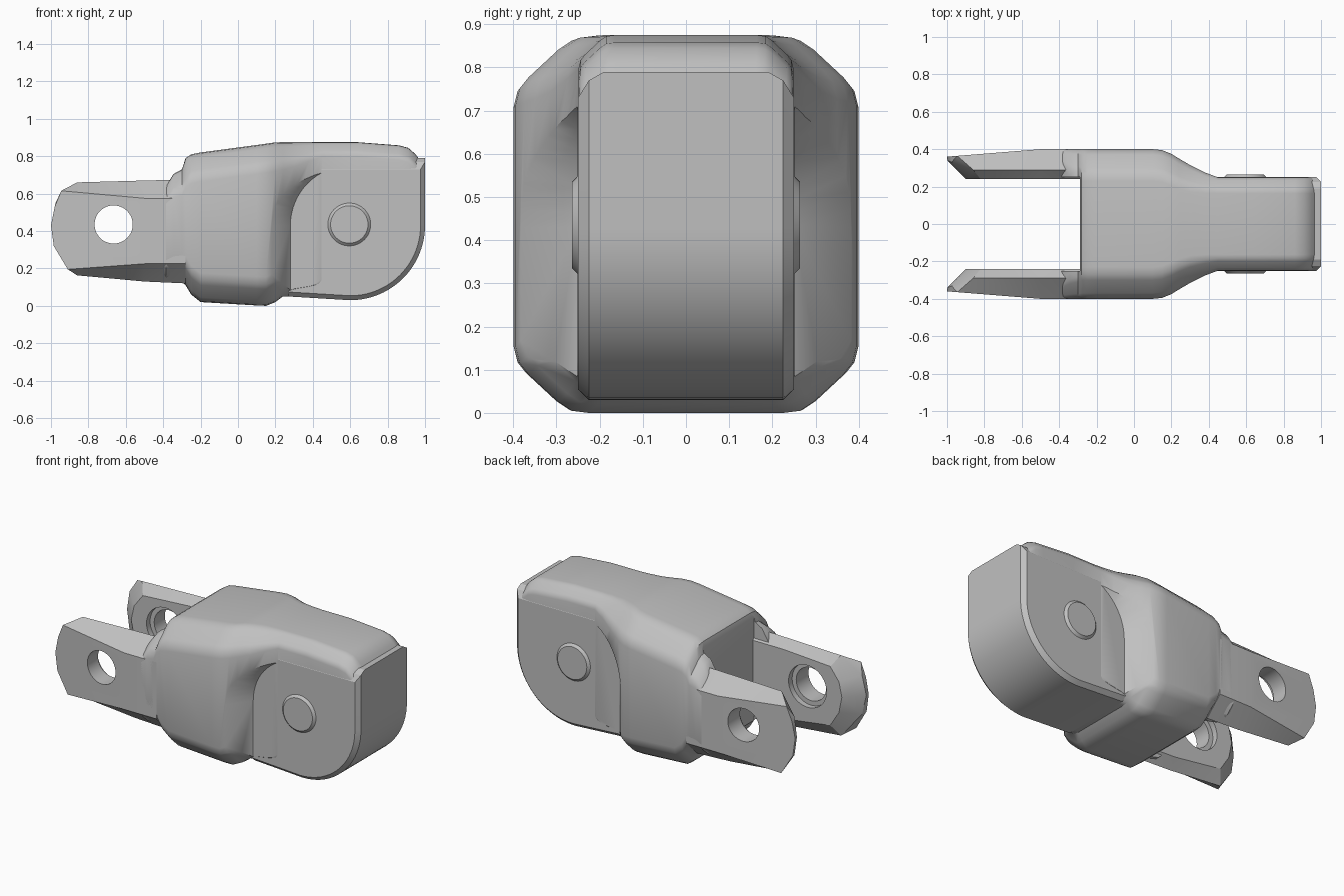
import bpy, bmesh, math
from mathutils import Matrix

if "Cube" in bpy.data.objects:
    bpy.data.objects.remove(bpy.data.objects["Cube"])

grey = bpy.data.materials.new("plain grey")
grey.use_nodes = True
grey.diffuse_color = (0.53, 0.53, 0.53, 1)
grey.node_tree.nodes["Principled BSDF"].inputs["Base Color"].default_value = (0.53, 0.53, 0.53, 1)


def finish(name, bm):
    bmesh.ops.recalc_face_normals(bm, faces=bm.faces)
    mesh = bpy.data.meshes.new(name)
    bm.to_mesh(mesh)
    bm.free()
    mesh.materials.append(grey)
    ob = bpy.data.objects.new(name, mesh)
    bpy.context.collection.objects.link(ob)
    return ob


def loft(name, rings):
    """Skin a row of equal-length point rings and close both ends."""
    bm = bmesh.new()
    rows = [[bm.verts.new(p) for p in ring] for ring in rings]
    n = len(rows[0])
    for a, b in zip(rows, rows[1:]):
        for i in range(n):
            j = (i + 1) % n
            bm.faces.new((a[i], a[j], b[j], b[i]))
    bm.faces.new(rows[0])
    bm.faces.new(rows[-1])
    return finish(name, bm)


def disc(name, x, z, y0, y1, r0, r1):
    """Cylinder or cone lying along y, with radius r0 at y0 and r1 at y1."""
    ring = lambda y, r: [(x + r * math.cos(t * math.tau / 48), y, z + r * math.sin(t * math.tau / 48))
                         for t in range(48)]
    return loft(name, [ring(y0, r0), ring(y1, r1)])


def cut(ob, cutters):
    for c in cutters:
        m = ob.modifiers.new("cut", "BOOLEAN")
        m.operation, m.solver, m.object = "DIFFERENCE", "EXACT", c
    dg = bpy.context.evaluated_depsgraph_get()
    dg.update()
    mesh = bpy.data.meshes.new_from_object(ob.evaluated_get(dg))
    ob.modifiers.clear()
    ob.data = mesh
    for c in cutters:
        bpy.data.objects.remove(c)


def smooth(ob, angle=35):
    bpy.ops.object.select_all(action="DESELECT")
    ob.select_set(True)
    bpy.context.view_layer.objects.active = ob
    bpy.ops.object.shade_smooth_by_angle(angle=math.radians(angle))


# Body: rounded-octagon sections along x
CORNER = [(0, .155), (.01, .115), (.03, .09), (.10, .025), (.13, .005), (.17, 0)]


def section(x, w, z0, z1, k):
    top = [(w - k * a, z1 - k * b) for a, b in CORNER]
    low = [(w - k * a, z0 + k * b) for a, b in reversed(CORNER)]
    half = low + top
    return [(x, y, z) for y, z in half] + [(x, -y, z) for y, z in reversed(half)]


body = loft("body", [section(*s) for s in (
    (-.405, .395, .17, .60, .5), (-.385, .4, .15, .64, .6), (-.345, .4, .14, .705, .8),
    (-.30, .4, .13, .73, .9), (-.28, .4, .11, .79, 1), (-.25, .4, .06, .81, 1),
    (-.20, .4, .02, .82, 1), (.10, .4, .002, .86, 1), (.15, .395, .0, .867, 1),
    (.20, .375, .02, .874, 1), (.24, .35, .05, .875, .95), (.30, .315, .05, .875, .85),
    (.38, .275, .05, .875, .65), (.45, .249, .06, .875, .5), (.64, .249, .4, .875, .5),
    (.86, .249, .4, .858, .5), (.91, .249, .4, .845, .5), (.95, .247, .4, .81, .5),
    (.975, .24, .4, .775, .45))])

# Clearance between the arms
bm = bmesh.new()
bmesh.ops.create_cube(bm, size=1, matrix=Matrix.Translation((-.79, 0, .5)) @ Matrix.Diagonal((1, .5, 2, 1)))
cutters = [finish("arm_gap_cutter", bm)]


# Flared clearance around the pivot on each side
def arch(y, r):
    arc = [math.pi * (1 - i / 32) for i in range(33)]
    pts = [(.6 + r * math.cos(t), y, .43 + r * math.sin(t)) for t in arc]
    return pts + [(.6 + r, y, -.2), (.6 - r, y, -.2)]


for s in (1, -1):
    cutters.append(loft("side_cutter", [arch(s * .251, .32), arch(s * .45, .47)]))
cut(body, cutters)
smooth(body)


# Pivot head: rounded tongue with chamfered rim
def tongue(y, inset, top):
    r = .4 - inset
    arc = [math.radians(-90 + 90 * i / 20) for i in range(21)]
    pts = [(.6 + r * math.cos(t), y, .43 + r * math.sin(t)) for t in arc]
    return pts + [(.6 + r, y, top), (.27, y, top), (.27, y, .05 + inset)]


layers = [(.25, .024, .73), (.225, 0, .77), (.19, 0, .79)]
head = loft("pivot_head", [tongue(y, i, t) for y, i, t in layers]
            + [tongue(-y, i, t) for y, i, t in reversed(layers)])
smooth(head, 25)

# Fork arms: outer face, ridge and inner face outlines as (x, z)
OUTER = [(-.28, .575), (-.5, .575), (-.945, .615), (-.98, .53), (-1, .43), (-.985, .32),
         (-.91, .195), (-.5, .225), (-.28, .225)]
RIDGE = [(-.28, .675), (-.5, .67), (-.86, .66), (-.975, .55), (-.998, .43), (-.975, .31),
         (-.86, .163), (-.5, .13), (-.28, .12)]
INNER = [(-.28, .62), (-.5, .62), (-.82, .60), (-.88, .52), (-.9, .43), (-.88, .33),
         (-.82, .235), (-.5, .19), (-.28, .18)]


def outer_y(x):
    return .4 if x >= -.5 else .36 + .08 * (x + 1)


def ridge_y(x):
    return .29 if x > -.87 else .29 + .05 * (-x - .86) / .14


def arm(name, s):
    bm = bmesh.new()
    rows = [[bm.verts.new((x, s * fy(x), z)) for x, z in outline]
            for outline, fy in ((OUTER, outer_y), (RIDGE, ridge_y), (INNER, lambda x: .24))]
    n = len(OUTER)
    for a, b in zip(rows, rows[1:]):
        for i in range(n):
            j = (i + 1) % n
            bm.faces.new((a[i], a[j], b[j], b[i]))
    out = rows[0]
    bm.faces.new((out[0], out[1], out[-2], out[-1]))
    bm.faces.new(out[1:-1])
    bm.faces.new(rows[2])
    bmesh.ops.triangulate(bm, faces=[f for f in bm.faces if len(f.verts) == 4])
    ob = finish(name, bm)
    # Pin hole with a wider recess on the inside
    cut(ob, [disc("hole_cutter", -.665, .435, s * .1, s * .6, .102, .102),
             disc("recess_cutter", -.665, .435, s * .1, s * .275, .13, .13)])
    smooth(ob, 22)


for side, s in (("left", -1), ("right", 1)):
    # The front-facing model has its sides along y here
    place = "front" if s < 0 else "back"
    arm(place + "_arm", s)
    boss = disc(place + "_pin_boss", .595, .435, s * .24, s * .264, .125, .1)
    smooth(boss, 20)
